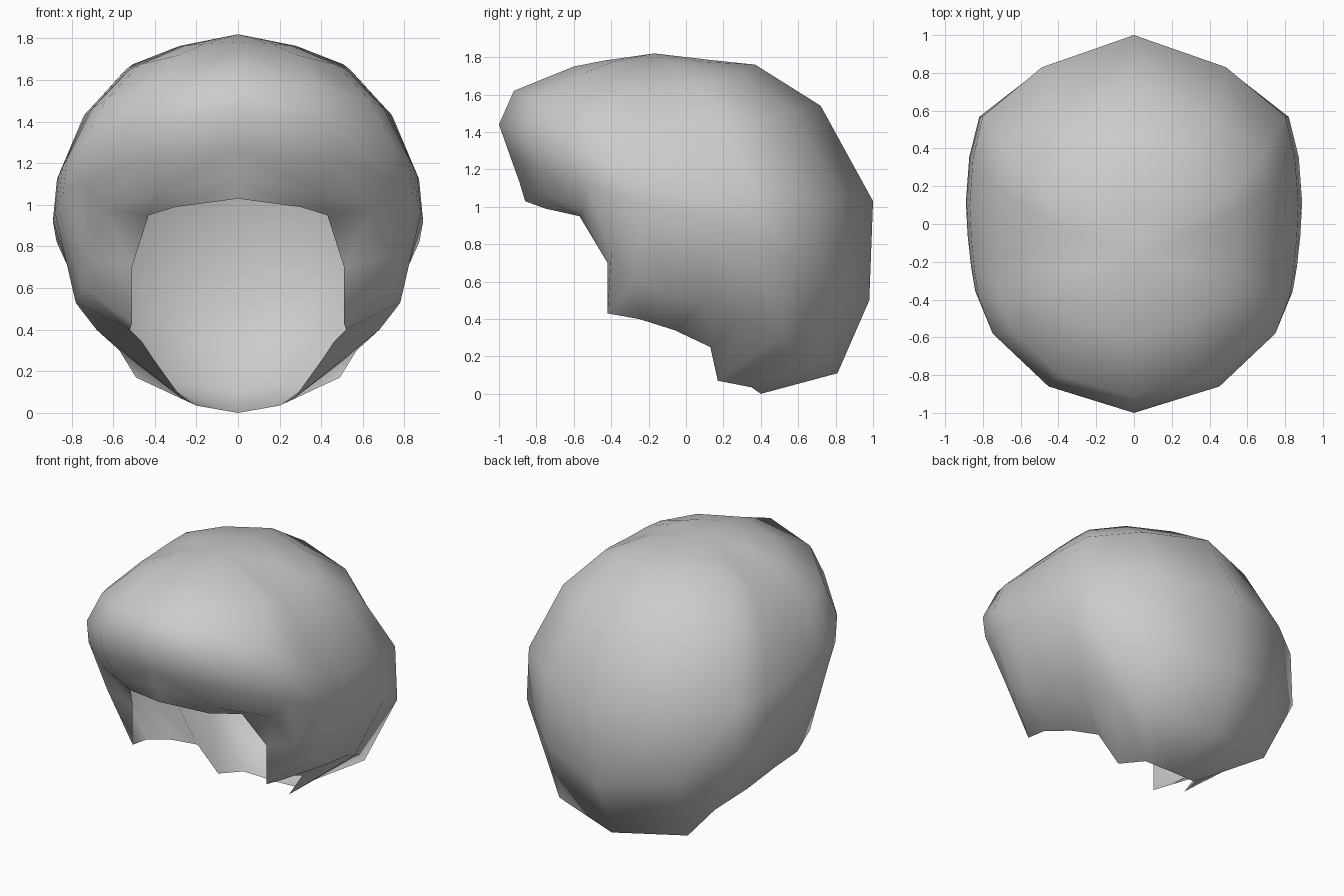
import bpy, bmesh

if "Cube" in bpy.data.objects:
    bpy.data.objects.remove(bpy.data.objects["Cube"])

# Unit half outline seen from above, front centre to back centre: (side, depth)
OUTLINE = [(0, -1), (0.52, -0.86), (0.86, -0.58), (0.945, -0.39), (0.97, -0.25),
           (0.99, -0.08), (1, 0.1), (0.98, 0.35), (0.92, 0.57), (0.56, 0.83), (0, 1)]

# Rings: half width, front y, back y, front z, side z, back z, height easing
RINGS = [
    (0.30, -0.43, 0.13, 1.783, 1.755, 1.785, 2),
    (0.55, -0.60, 0.37, 1.75, 1.635, 1.76, 2),
    (0.74, -0.92, 0.72, 1.62, 1.43, 1.54, 1.8),
    (0.87, -1.00, 1.00, 1.44, 1.13, 1.03, 1.3),
    (0.89, -0.94, 0.98, 1.27, 0.95, 0.50, 1.2),
]
# Lower fold, where the hair turns inward
FOLD = [(0, -0.89, 1.13), (0.38, -0.78, 1.06), (0.64, -0.55, 0.98),
        (0.72, -0.40, 0.75), (0.75, -0.28, 0.60), (0.78, -0.10, 0.53),
        (0.75, 0.10, 0.49), (0.68, 0.30, 0.40), (0.57, 0.50, 0.30),
        (0.49, 0.68, 0.17), (0, 0.81, 0.11)]
# Open rim: forehead, temple, sideburn, ear, nape
RIM = [(0, -0.86, 1.03), (0.30, -0.75, 0.99), (0.43, -0.57, 0.95),
       (0.51, -0.42, 0.70), (0.51, -0.42, 0.43), (0.52, -0.25, 0.40),
       (0.46, -0.06, 0.34), (0.40, 0.13, 0.25), (0.27, 0.17, 0.07),
       (0.20, 0.35, 0.035), (0, 0.40, 0)]


def ring_points(w, yf, yb, zf, zs, zb, ease):
    pts = []
    for u, t in OUTLINE:
        z_end = zf if t < 0 else zb
        y = (yf + yb) / 2 + t * (yb - yf) / 2
        pts.append((w * u, y, zs + (z_end - zs) * abs(t) ** ease))
    return pts


# Half of the hair shell, from the crown down to the rim
bm = bmesh.new()
crown = bm.verts.new((0, -0.17, 1.82))
rows = [[bm.verts.new(p) for p in pts]
        for pts in [ring_points(*r) for r in RINGS] + [FOLD, RIM]]
for k in range(len(OUTLINE) - 1):
    bm.faces.new((crown, rows[0][k], rows[0][k + 1]))
    for up, low in zip(rows, rows[1:]):
        bm.faces.new((up[k], low[k], low[k + 1], up[k + 1]))

# Mirror to the other side and weld the centre line
geom = bm.verts[:] + bm.edges[:] + bm.faces[:]
copy = bmesh.ops.duplicate(bm, geom=geom)["geom"]
for v in copy:
    if isinstance(v, bmesh.types.BMVert):
        v.co.x = -v.co.x
flipped = [f for f in copy if isinstance(f, bmesh.types.BMFace)]
bmesh.ops.reverse_faces(bm, faces=flipped)
bmesh.ops.remove_doubles(bm, verts=bm.verts[:], dist=0.0005)
for f in bm.faces:
    f.smooth = True

mesh = bpy.data.meshes.new("hair_shell")
bm.to_mesh(mesh)
bm.free()
hair = bpy.data.objects.new("hair_shell", mesh)
bpy.context.collection.objects.link(hair)
